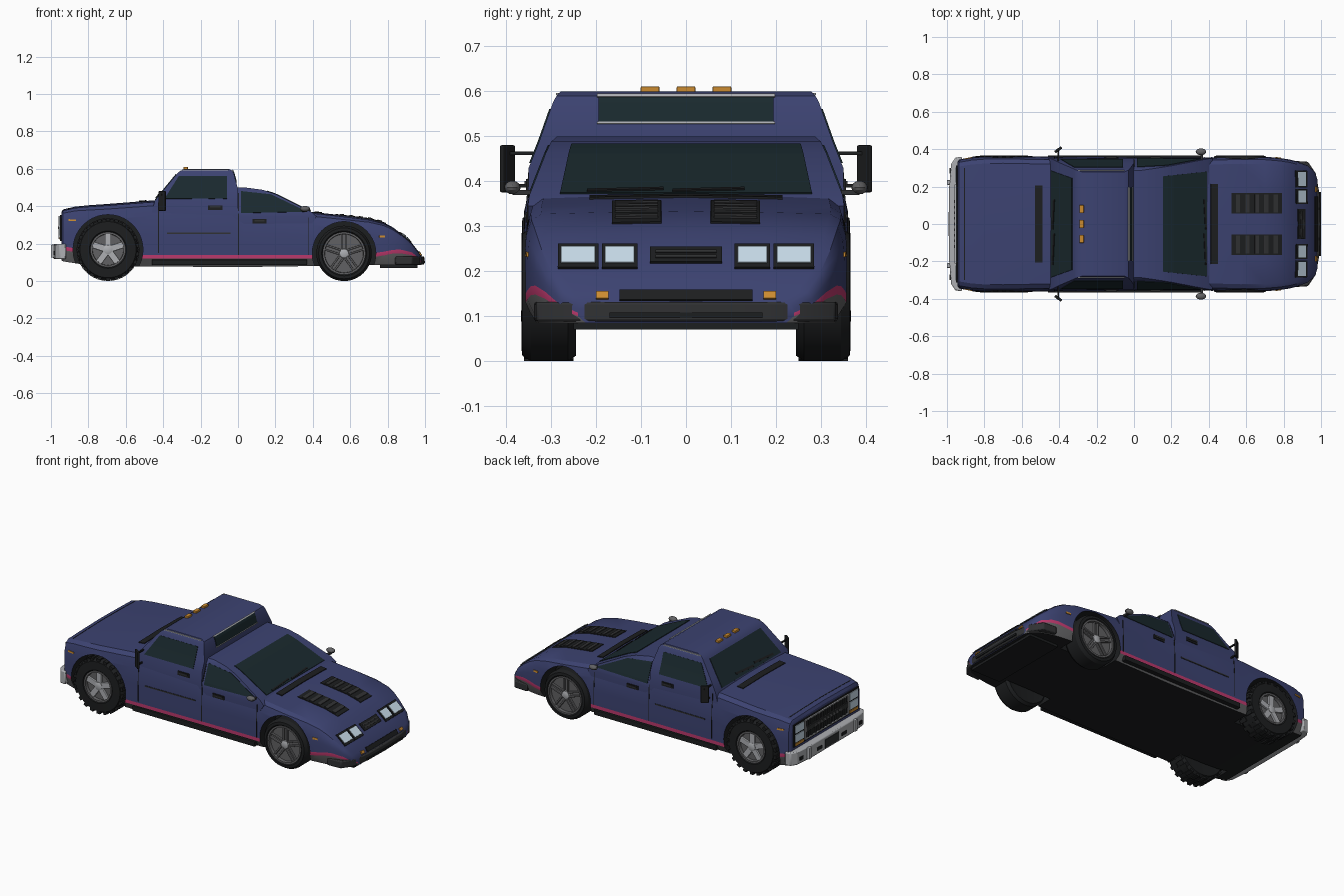
import bpy, bmesh, math
from mathutils import Vector, Matrix
from mathutils.bvhtree import BVHTree

if "Cube" in bpy.data.objects:
    bpy.data.objects.remove(bpy.data.objects["Cube"])

def mat(name, *c):
    m = bpy.data.materials.new(name)
    m.diffuse_color = (*c, 1)
    m.use_nodes = True
    m.node_tree.nodes["Principled BSDF"].inputs["Base Color"].default_value = m.diffuse_color
    return m

NAVY = mat("navy", .045, .055, .165)
BLACK = mat("black", .012, .013, .014)
TRIM = mat("trim", .03, .031, .033)
GREY = mat("skirt_grey", .12, .12, .125)
PINK = mat("pink", .5, .04, .15)
GLASS = mat("glass", .01, .022, .027)
CHROME = mat("chrome", .42, .43, .45)
AMBER = mat("amber", .6, .26, .03)
LAMP = mat("lamp", .6, .74, .85)
smooth = []

def finish(bm, name, mats, mirror=False, smoothed=True):
    bmesh.ops.recalc_face_normals(bm, faces=bm.faces[:])
    me = bpy.data.meshes.new(name)
    bm.to_mesh(me)
    bm.free()
    ob = bpy.data.objects.new(name, me)
    bpy.context.collection.objects.link(ob)
    for m in mats if isinstance(mats, list) else [mats]:
        me.materials.append(m)
    if mirror:
        ob.modifiers.new("mirror", 'MIRROR').use_axis = (False, True, False)
    if smoothed:
        smooth.append(ob)
    return ob

def skin(loops, name, mats, row_mats=None, mirror=False, caps=True):
    """Bridge equal-sized closed loops; row_mats gives a material index per strip."""
    bm = bmesh.new()
    rows = [[bm.verts.new(p) for p in lp] for lp in loops]
    n = len(rows[0])
    for a, b in zip(rows, rows[1:]):
        for i in range(n):
            f = bm.faces.new((a[i], a[(i + 1) % n], b[(i + 1) % n], b[i]))
            f.material_index = row_mats[i] if row_mats else 0
    if caps:
        bm.faces.new(rows[0])
        bm.faces.new(rows[-1])
    return finish(bm, name, mats, mirror)

def lathe(name, prof, cx, cz, m, n=40, mirror=True):
    """Revolve (radius, y) points about the axle."""
    loops = [[(cx + r * math.cos(2 * math.pi * i / n), y, cz + r * math.sin(2 * math.pi * i / n))
              for i in range(n)] for r, y in prof]
    return skin(loops, name, m, mirror=mirror)

def boxes(name, items, m, mirror=False, bevel=0):
    """items: (centre, size, optional world matrix)."""
    bm = bmesh.new()
    for it in items:
        M = (it[2] if len(it) > 2 else Matrix()) @ Matrix.Translation(it[0]) @ Matrix.Diagonal((*it[1], 1))
        bmesh.ops.create_cube(bm, size=1, matrix=M)
    ob = finish(bm, name, m, mirror, False)
    if bevel:
        b = ob.modifiers.new("bevel", 'BEVEL')
        b.width, b.segments = bevel, 2
    return ob

def prism(name, half, z0, z1, m):
    pts = half + [(x, -y) for x, y in reversed(half) if y]
    ob = skin([[(x, y, z) for x, y in pts] for z in (z0, z1)], name, m)
    b = ob.modifiers.new("bevel", 'BEVEL')
    b.width, b.segments, b.limit_method = .006, 2, 'ANGLE'
    return ob

# lower body: lofted sections (x, top z, half width, stripe z, bottom z)
stations = [(-.945, .365, .33, .165, .11), (-.935, .38, .345, .165, .105), (-.87, .395, .357, .155, .095),
            (-.8, .402, .363, .13, .085), (-.7, .409, .365, .12, .08), (-.47, .427, .36, .12, .078), (-.03, .43, .356, .12, .075),
            (.03, .365, .356, .12, .075), (.385, .368, .356, .12, .08), (.57, .347, .362, .12, .085),
            (.7, .331, .36, .125, .085), (.78, .31, .353, .137, .085), (.83, .283, .345, .147, .085), (.87, .252, .335, .148, .085),
            (.93, .2, .312, .138, .085), (.965, .155, .28, .115, .085), (.98, .13, .24, .1, .085)]
loops = []
for x, zt, w, zs, zb in stations:
    z2 = zs + .02 * min(1, (zt - zs) / .08)
    half = [(w * .93, zb), (w, zs), (w, z2)]
    half += [(w * k, z2 + (zt - z2) * t) for k, t in ((1, .4), (.988, .72), (.955, .91), (.89, .98), (.5, 1))]
    loops.append([(x, y, z) for y, z in half] + [(x, 0, zt + .003)] + [(x, -y, z) for y, z in reversed(half)])
rm = [1, 2] + [0] * 12 + [2, 1, 3]
body = skin(loops, "body", [NAVY, GREY, PINK, BLACK], rm)

# cabins: stacked levels (z, x low, x high, half width)
def cab(name, levels):
    lps = [[(a, -w, z), (b, -w, z), (b, w, z), (a, w, z)] for z, a, b, w in levels]
    return skin(lps, name, NAVY)
truck_cab = cab("truck_cab", [(.33, -.47, 0, .352), (.43, -.445, 0, .350), (.49, -.395, 0, .326), (.575, -.325, -.022, .296),
                              (.59, -.308, -.03, .288), (.6, -.275, -.05, .278)])
sport_cab = cab("sport_cab", [(.28, -.02, .38, .350), (.345, -.02, .42, .352), (.37, -.02, .392, .348), (.465, -.02, .2, .311),
                              (.488, -.02, .13, .300), (.5, -.02, .04, .287)])

V, P = [], []
for ob in (body, truck_cab, sport_cab):
    P += [[i + len(V) for i in p.vertices] for p in ob.data.polygons]
    V += [v.co.copy() for v in ob.data.vertices]
tree = BVHTree.FromPolygons(V, P)
AX = {'x': lambda a, b: ((2, a, b), (-1, 0, 0)), '-x': lambda a, b: ((-2, a, b), (1, 0, 0)),
      'y': lambda a, b: ((a, -2, b), (0, 1, 0)), 'z': lambda a, b: ((a, b, 2), (0, 0, -1))}

def decal(name, quad, axis, m, h=.004, mirror=False, n=8):
    """Project a quad onto the bodywork as a thin panel."""
    if len(quad) == 4 and not isinstance(quad[0], tuple):
        a0, a1, b0, b1 = quad
        quad = [(a0, b0), (a1, b0), (a1, b1), (a0, b1)]
    A, B, C, D = [Vector(q) for q in quad]
    bm = bmesh.new()
    g = []
    for i in range(n + 1):
        for j in range(n + 1):
            p = A.lerp(B, i / n).lerp(D.lerp(C, i / n), j / n)
            o, d = AX[axis](*p)
            hit = tree.ray_cast(Vector(o), Vector(d))[0]
            g.append(bm.verts.new(hit or tree.find_nearest(Vector(o))[0]))
    for i in range(n):
        for j in range(n):
            k = i * (n + 1) + j
            bm.faces.new((g[k], g[k + 1], g[k + n + 2], g[k + n + 1]))
    ob = finish(bm, name, m, mirror, False)
    s = ob.modifiers.new("solid", 'SOLIDIFY')
    s.thickness, s.offset = 2 * h, 0

# wheel wells cut from the body
WHEELS = [("truck", -.695, .168, .187), ("sport", .567, .148, .17)]
for nm, cx, cz, r in WHEELS:
    c = lathe(nm + "_well_cutter", [(r, -.5), (r, -.23)], cx, cz, [NAVY, GREY, PINK, BLACK], mirror=True)
    for p in c.data.polygons:
        p.material_index = 3
    c.hide_render = True
    smooth.remove(c)
    bo = body.modifiers.new("well", 'BOOLEAN')
    bo.object, bo.operation, bo.solver = c, 'DIFFERENCE', 'EXACT'
dg = bpy.context.evaluated_depsgraph_get()
cut = bpy.data.meshes.new_from_object(body.evaluated_get(dg))
body.modifiers.clear()
body.data = cut
for nm, *_ in WHEELS:
    bpy.data.objects.remove(bpy.data.objects[nm + "_well_cutter"])

# wheels: tyre, rim, spokes, hub
for nm, cx, cz, r in WHEELS:
    R, q = (.162, .092) if nm == "truck" else (.148, .112)
    lathe(nm + "_tyre", [(q, -.25), (R - .012, -.245), (R, -.262), (R, -.345), (R - .012, -.364), (q + .008, -.366),
                         (q, -.358), (q - .004, -.335)], cx, cz, BLACK)
    lathe(nm + "_rim_ring", [(q + .002, -.345), (q + .002, -.364), (q - .008, -.364), (q - .01, -.34)], cx, cz, GREY)
    lathe(nm + "_hub", [(.026, -.33), (.024, -.358), (.014, -.362)], cx, cz, CHROME, 20)
    T = Matrix.Translation((cx, 0, cz))
    rot = lambda k, n: T @ Matrix.Rotation(2 * math.pi * k / n, 4, 'Y')
    offs, sw = ((0,), .034) if nm == "truck" else ((-.012, .012), .01)
    boxes(nm + "_spokes", [((o, -.347, q / 2 + .008), (sw, .018, q - .018), rot(k, 5)) for k in range(5) for o in offs],
          CHROME if nm == "truck" else GREY, True, .003)
    if nm == "truck":
        boxes("truck_tread", [((0, s, .16), (.022, .05, .015), rot(k + (.5 if s > -.3 else 0), 22))
                              for k in range(22) for s in (-.335, -.275)], BLACK, True)
    boxes(nm + "_caliper", [((.025, -.338, .06), (.02, .008, .035), T)], PINK, True)

# windows
decal("truck_side_window", [(-.392, .44), (-.06, .44), (-.06, .56), (-.317, .56)], 'y', GLASS, .003, True)
decal("sport_side_window", [(.015, .363), (.37, .37), (.175, .463), (.015, .48)], 'y', GLASS, .003, True)
decal("truck_windscreen", [(-.442, -.285), (-.442, .285), (-.33, .245), (-.33, -.245)], 'z', GLASS)
decal("sport_windscreen", [(.155, -.255), (.155, .255), (.388, .28), (.388, -.28)], 'z', GLASS)
decal("cab_rear_window", (-.195, .195, .53, .588), 'x', GLASS)
for z in (.529, .588):
    decal("rear_window_frame", (-.198, .198, z - .002, z + .003), 'x', CHROME, .006, n=2)
decal("truck_cowl", (-.53, -.49, -.205, .205), 'z', BLACK)
decal("sport_cowl", (.41, .448, -.215, .215), 'z', BLACK, .005)
for y0, y1 in ((-.22, -.05), (-.03, .13)):
    decal("sport_wiper", [(.378, y0), (.386, y0), (.378, y1), (.37, y1)], 'z', BLACK, .008)
    decal("truck_wiper", [(-.436, y0), (-.428, y0), (-.42, y1), (-.428, y1)], 'z', BLACK, .008)
boxes("drip_rail", [((-.175, -.286, .594), (.25, .006, .005))], CHROME, True)

# roof lamps
boxes("roof_lamps", [((-.28, y, .604), (.024, .042, .014)) for y in (-.08, 0, .08)], AMBER, bevel=.003)

# seams, handles, side trim
for x, z0, z1 in ((-.425, .15, .42), (.003, .14, .47), (.375, .14, .34)):
    decal("door_seam", (x - .002, x + .002, z0, z1), 'y', BLACK, .0015, True)
decal("door_moulding", (-.38, -.04, .252, .259), 'y', TRIM, .003, True)
for x, z in ((-.122, .393), (.115, .32)):
    decal("door_handle", (x - .038, x + .038, z - .012, z + .012), 'y', BLACK, .005, True)
    decal("handle_grip", (x - .028, x + .028, z - .001, z + .007), 'y', TRIM, .009, True)
boxes("rocker", [((-.045, -.352, .1), (.83, .03, .03))], BLACK, True, .004)
decal("truck_side_marker", (-.905, -.865, .32, .33), 'y', AMBER, .004, True)
decal("sport_side_marker", (.755, .785, .232, .243), 'y', AMBER, .004, True)
decal("bonnet_seam", (-.908, -.904, -.3, .3), 'z', BLACK, .0015)

# bonnet vents with slats
decal("bonnet_vent", (.52, .79, .055, .165), 'z', BLACK, .004, True)
for k in range(5):
    decal("vent_slat", (.545 + k * .05, .567 + k * .05, .062, .158), 'z', TRIM, .008, True, 3)

# sport nose
for a, b in ((.108, .187), (.195, .285)):
    decal("sport_lamp_frame", (a, b, .205, .257), 'x', BLACK, .006, True)
    decal("sport_headlamp", (a + .007, b - .007, .214, .249), 'x', LAMP, .009, True)
decal("nose_grille", (-.08, .08, .217, .25), 'x', BLACK, .006)
for z in (.225, .236):
    decal("nose_grille_bar", (-.068, .068, z, z + .005), 'x', TRIM, .009, n=4)
decal("lower_grille", (-.148, .148, .134, .156), 'x', BLACK, .006)
decal("nose_indicator", (.172, .2, .137, .152), 'x', AMBER, .007, True)
prism("sport_bumper", [(.84, 0), (.84, .338), (.93, .333), (.972, .27), (.992, .16), (.996, 0)], .088, .132, TRIM)
boxes("bumper_insert", [((.992, 0, .102), (.014, .34, .012))], BLACK)
boxes("chin", [((.86, 0, .08), (.2, .5, .02))], BLACK)

# truck face
decal("truck_face_panel", (-.312, .312, .215, .352), '-x', BLACK, .006)
for z in (.243, .298):
    decal("truck_headlamp", (.222, .302, z, z + .045), '-x', LAMP, .01, True)
decal("truck_indicator", (.222, .302, .221, .236), '-x', AMBER, .01, True)
boxes("grille_frame", [((-.952, 0, z), (.014, .42, .007)) for z in (.228, .343)] +
      [((-.952, y, .285), (.014, .007, .12)) for y in (-.208, .208)], CHROME)
boxes("grille_bars", [((-.951, (k - 5) * .036, .285), (.01, .012, .11)) for k in range(11)] +
      [((-.953, 0, .285), (.012, .41, .03))], TRIM)
boxes("grille_studs", [((-.96, (k - 4) * .03, .285), (.006, .014, .012)) for k in range(9)], GREY)
prism("truck_bumper", [(-.92, 0), (-.92, .36), (-.955, .355), (-.978, .32), (-.988, .2), (-.988, 0)], .118, .198, CHROME)
boxes("bumper_guards", [((-.988, .222, .16), (.024, .026, .07))], CHROME, True, .004)
boxes("bumper_plate_recess", [((-.988, 0, .155), (.008, .13, .05))], TRIM)
boxes("bumper_slots", [((-.984, .12, .15), (.012, .05, .02)), ((-.976, .285, .15), (.02, .03, .02))], BLACK, True)

# mirrors
boxes("truck_mirror", [((0, 0, 0), (.014, .045, .105), Matrix.Translation((-.405, -.397, .428)) @ Matrix.Rotation(.95, 4, 'Z'))],
      BLACK, True, .004)
boxes("truck_mirror_arm", [((-.405, -.365, .462), (.008, .08, .008)), ((-.405, -.372, .39), (.008, .06, .008))], BLACK, True)
bm = bmesh.new()
bmesh.ops.create_uvsphere(bm, u_segments=16, v_segments=8, radius=1,
                          matrix=Matrix.Translation((.358, -.386, .386)) @ Matrix.Diagonal((.028, .018, .015, 1)))
finish(bm, "sport_mirror", GREY, True)
boxes("sport_mirror_stalk", [((.362, -.36, .375), (.014, .05, .012))], TRIM, True)

# shading
bpy.ops.object.select_all(action='DESELECT')
for ob in smooth:
    ob.select_set(True)
bpy.context.view_layer.objects.active = body
bpy.ops.object.shade_smooth_by_angle(angle=math.radians(28))
